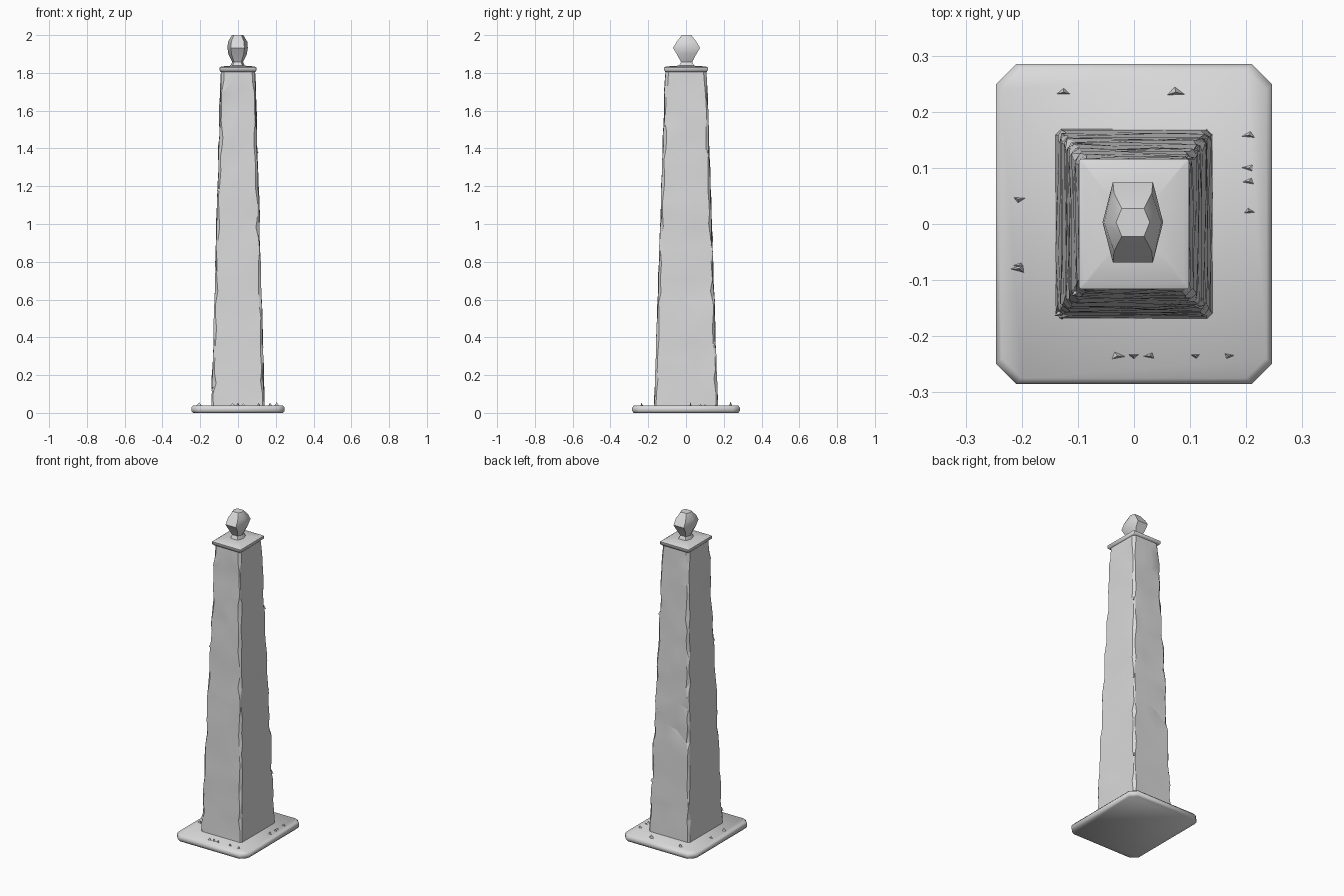
import bpy, bmesh, math, random
from mathutils import Vector

random.seed(7)
cube = bpy.data.objects.get("Cube")
if cube:
    bpy.data.objects.remove(cube, do_unlink=True)

stone = bpy.data.materials.new("pale grey stone")
stone.use_nodes = True
GREY = (0.7, 0.7, 0.7, 1)
stone.diffuse_color = GREY
stone.node_tree.nodes["Principled BSDF"].inputs["Base Color"].default_value = GREY


def finish(name, bm, angle):
    bmesh.ops.recalc_face_normals(bm, faces=bm.faces)
    mesh = bpy.data.meshes.new(name)
    bm.to_mesh(mesh)
    bm.free()
    mesh.materials.append(stone)
    obj = bpy.data.objects.new(name, mesh)
    bpy.context.collection.objects.link(obj)
    bpy.ops.object.select_all(action='DESELECT')
    obj.select_set(True)
    bpy.context.view_layer.objects.active = obj
    bpy.ops.object.shade_smooth_by_angle(angle=math.radians(angle))
    return obj


def rect_ring(hx, hy, cut, z, parts=1):
    """Rectangle with clipped corners; long sides split into parts."""
    corners = []
    for sx, sy in ((1, 1), (-1, 1), (-1, -1), (1, -1)):
        pair = [(sx * hx, sy * (hy - cut)), (sx * (hx - cut), sy * hy)]
        corners += pair if sx * sy > 0 else pair[::-1]
    points = []
    for i, a in enumerate(corners):
        b = corners[(i + 1) % len(corners)]
        n = parts if i % 2 else 1
        for k in range(n):
            points.append(Vector((*a, z)).lerp(Vector((*b, z)), k / n))
    return points


def loft(rings):
    bm = bmesh.new()
    rows = [[bm.verts.new(p) for p in ring] for ring in rings]
    n = len(rows[0])
    for low, high in zip(rows, rows[1:]):
        for i in range(n):
            j = (i + 1) % n
            bm.faces.new((low[i], low[j], high[j], high[i]))
    bm.faces.new(rows[0][::-1])
    bm.faces.new(rows[-1])
    return bm


# Base slab with clipped corners and softened rims
slab = [(0.238, 0.277, 0), (0.246, 0.285, 0.01),
        (0.246, 0.285, 0.029), (0.236, 0.275, 0.04)]
finish("base_slab", loft([rect_ring(x, y, 0.036, z) for x, y, z in slab]), 50)

# Tapered shaft with a rough, hand-hewn surface
LOW, HIGH, ROWS = 0.035, 1.815, 26


def shaft_size(z):
    t = (z - LOW) / (HIGH - LOW)
    return 0.14 - 0.05 * t, 0.169 - 0.061 * t


rings = []
for r in range(ROWS + 1):
    z = LOW + (HIGH - LOW) * r / ROWS
    ring = rect_ring(*shaft_size(z), random.uniform(0.006, 0.018), z, 3)
    if 0 < r < ROWS:
        for p in ring:
            p += Vector((random.gauss(0, 0.002), random.gauss(0, 0.002),
                         random.uniform(-0.022, 0.022)))
    rings.append(ring)
bm = loft(rings)
bmesh.ops.triangulate(bm, faces=bm.faces, quad_method='SHORT_EDGE')
finish("shaft", bm, 12)

# Thin cap plate, rising slightly to the middle
cap = [(0.092, 0.11, 1.806), (0.098, 0.116, 1.813),
       (0.098, 0.116, 1.828), (0.088, 0.106, 1.834), (0.04, 0.045, 1.838)]
finish("cap_plate", loft([rect_ring(x, y, 0.003, z) for x, y, z in cap]), 45)

# Six-sided finial, deeper than it is wide
finial = [(0.04, 0.042, 1.832), (0.029, 0.03, 1.858), (0.049, 0.052, 1.9),
          (0.054, 0.072, 1.932), (0.051, 0.052, 1.965), (0.03, 0.025, 2.0)]
HEX = [(1, 0), (0.66, 1), (-0.66, 1), (-1, 0), (-0.66, -1), (0.66, -1)]
finish("finial", loft([[Vector((x * a - 0.002, y * b + 0.003, z))
                        for a, b in HEX] for x, y, z in finial]), 40)

# Loose chips: small splinters lying on the slab and clinging to the shaft
chips = bmesh.new()


def chip(centre, size, height):
    turn = random.uniform(0, math.tau)
    foot = [chips.verts.new(centre + Vector((math.cos(turn + k * 2.1) * size,
            math.sin(turn + k * 2.1) * size * 0.5, -0.004))) for k in range(3)]
    tip = chips.verts.new(centre + Vector((0, 0, height)))
    chips.faces.new(foot[::-1])
    for k in range(3):
        chips.faces.new((foot[k], foot[(k + 1) % 3], tip))


for i in range(14):
    side = random.choice((-1, 1))
    if i % 2:
        spot = Vector((side * 0.205, random.uniform(-0.22, 0.2), 0.04))
    else:
        spot = Vector((random.uniform(-0.19, 0.19), side * 0.235, 0.04))
    chip(spot, random.uniform(0.012, 0.024), random.uniform(0.005, 0.02))
for z, side in ((0.12, -1), (0.35, 1), (0.87, 1), (1.18, -1), (1.38, 1)):
    hx, hy = shaft_size(z)
    chip(Vector((side * (hx - 0.006), side * (hy - 0.006), z)), 0.013, 0.018)
finish("stone_chips", chips, 20)
